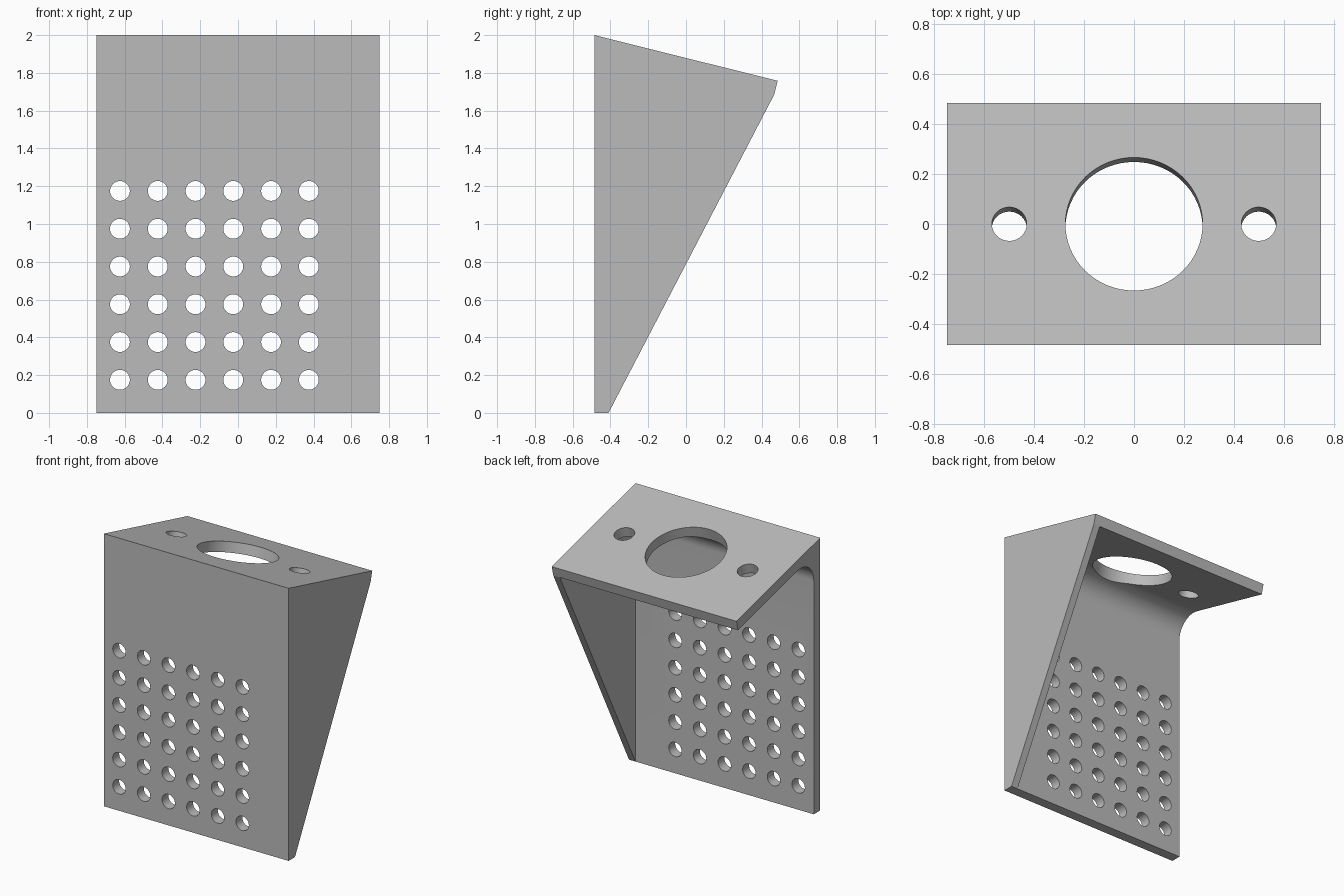
import bpy
import bmesh
from math import radians, sin, cos, tan, pi
from mathutils import Matrix, Vector

cube = bpy.data.objects.get("Cube")
if cube:
    bpy.data.objects.remove(cube, do_unlink=True)

HALF_W, FRONT, HEIGHT = 0.75, -0.485, 2.0
THICK, SIDE_THICK, FILLET = 0.075, 0.053, 0.15
TILT = radians(14)

grey = bpy.data.materials.new("plain grey")
grey.use_nodes = True
colour = (0.5, 0.5, 0.5, 1)
grey.diffuse_color = colour
grey.node_tree.nodes["Principled BSDF"].inputs["Base Color"].default_value = colour


def make_object(name, bm):
    bmesh.ops.recalc_face_normals(bm, faces=bm.faces)
    mesh = bpy.data.meshes.new(name)
    bm.to_mesh(mesh)
    bm.free()
    mesh.materials.append(grey)
    obj = bpy.data.objects.new(name, mesh)
    bpy.context.collection.objects.link(obj)
    return obj


def prism(name, outline, x0, x1):
    """Extrude a (y, z) outline along x."""
    bm = bmesh.new()
    face = bm.faces.new([bm.verts.new((x0, y, z)) for y, z in outline])
    side = bmesh.ops.extrude_face_region(bm, geom=[face])["geom"]
    verts = [v for v in side if isinstance(v, bmesh.types.BMVert)]
    bmesh.ops.translate(bm, verts=verts, vec=(x1 - x0, 0, 0))
    return make_object(name, bm)


def drill(bm, centre, radius, angle, segments):
    """Add a cylinder whose axis is turned about x from vertical."""
    matrix = Matrix.Translation(centre) @ Matrix.Rotation(angle, 4, "X")
    bmesh.ops.create_cone(bm, cap_ends=True, segments=segments, radius1=radius,
                          radius2=radius, depth=0.3, matrix=matrix)


def cut(obj, cutter):
    cutter.hide_render = True
    mod = obj.modifiers.new("cut", "BOOLEAN")
    mod.operation, mod.solver, mod.object = "DIFFERENCE", "EXACT", cutter
    bpy.context.view_layer.objects.active = obj
    bpy.ops.object.modifier_apply(modifier=mod.name)
    bpy.data.objects.remove(cutter, do_unlink=True)


def underside(y):
    return HEIGHT - (y - FRONT) * tan(TILT) - THICK / cos(TILT)


# Solid wedge: upright back plate, tilted shelf and side gusset together
tip = Vector((FRONT + cos(TILT), HEIGHT - sin(TILT)))
lower_tip = tip - THICK * Vector((sin(TILT), cos(TILT)))
inner = FRONT + THICK
bracket = prism("angle_bracket", [(FRONT, 0), (inner, 0), lower_tip, tip,
                                  (FRONT, HEIGHT)], -HALF_W, HALF_W)

# Pocket leaving the plate, the shelf and one gusset, with a rounded inner corner
cy = inner + FILLET
cz = underside(cy) - FILLET / cos(TILT)
arc = []
for i in range(17):
    a = pi + (pi / 2 - TILT - pi) * i / 16
    arc.append((cy + FILLET * cos(a), cz + FILLET * sin(a)))
pocket = prism("pocket_cutter", [(inner, -0.5)] + arc +
               [(1, underside(1)), (1, -0.5)], -1, HALF_W - SIDE_THICK)
cut(bracket, pocket)

# Sensor opening and screw holes square to the tilted shelf
bm = bmesh.new()
shelf_z = HEIGHT + FRONT * tan(TILT)
for x, radius, segments in ((0, 0.275, 64), (-0.5, 0.07, 32), (0.5, 0.07, 32)):
    drill(bm, (x, 0, shelf_z), radius, -TILT, segments)
cut(bracket, make_object("shelf_hole_cutter", bm))

# Grid of mounting holes through the upright plate
bm = bmesh.new()
for col in range(6):
    for row in range(6):
        drill(bm, (-0.625 + 0.2 * col, FRONT, 0.175 + 0.2 * row),
              0.0525, pi / 2, 32)
cut(bracket, make_object("plate_hole_cutter", bm))

# Smooth the holes and fillet while keeping edges sharp
bpy.ops.object.select_all(action="DESELECT")
bracket.select_set(True)
bpy.context.view_layer.objects.active = bracket
bpy.ops.object.shade_smooth_by_angle(angle=radians(30))
